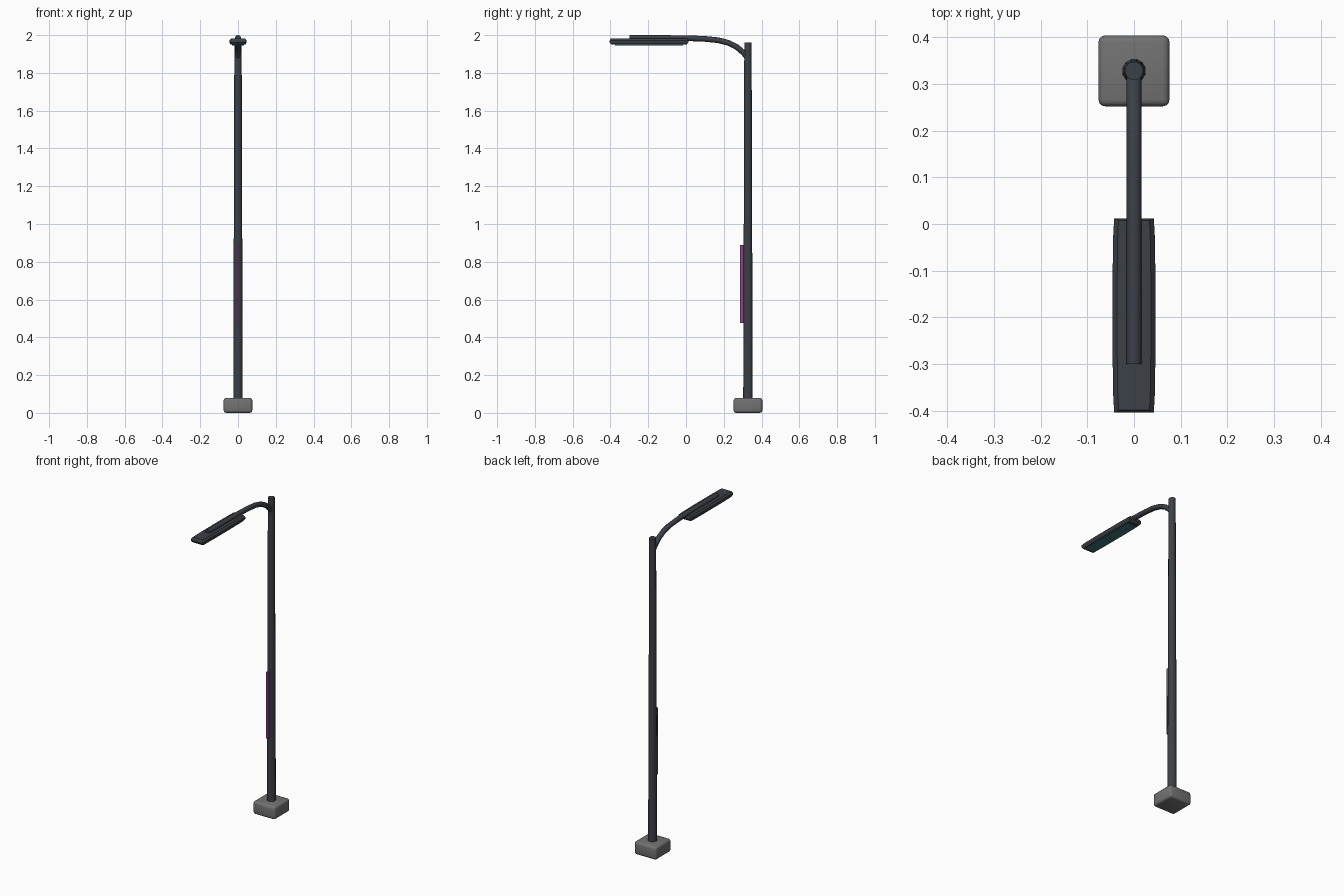
import bpy, bmesh, math
from mathutils import Vector

if "Cube" in bpy.data.objects:
    bpy.data.objects.remove(bpy.data.objects["Cube"])

POLE_Y = 0.328


def paint(ob, name, rgb):
    mat = bpy.data.materials.get(name) or bpy.data.materials.new(name)
    mat.diffuse_color = (*rgb, 1)
    mat.use_nodes = True
    mat.node_tree.nodes["Principled BSDF"].inputs["Base Color"].default_value = mat.diffuse_color
    ob.data.materials.append(mat)


def smooth(ob, angle=40):
    bpy.ops.object.select_all(action='DESELECT')
    ob.select_set(True)
    bpy.context.view_layer.objects.active = ob
    bpy.ops.object.shade_smooth_by_angle(angle=math.radians(angle))


def box(name, x, y, z, bevel=0.0, segments=2):
    """Box from (min, max) ranges, with optional rounded edges."""
    bm = bmesh.new()
    bmesh.ops.create_cube(bm, size=1)
    for v in bm.verts:
        v.co = Vector([(r[0] + r[1]) / 2 + c * (r[1] - r[0])
                       for r, c in zip((x, y, z), v.co)])
    if bevel:
        bmesh.ops.bevel(bm, geom=bm.edges[:], offset=bevel, segments=segments,
                        profile=0.5, affect='EDGES')
    return finish(name, bm)


def finish(name, bm):
    bmesh.ops.recalc_face_normals(bm, faces=bm.faces[:])
    me = bpy.data.meshes.new(name)
    bm.to_mesh(me)
    bm.free()
    ob = bpy.data.objects.new(name, me)
    bpy.context.collection.objects.link(ob)
    return ob


def loft(name, sections):
    """Skin a list of equal-length closed rings and cap both ends."""
    bm = bmesh.new()
    rings = [[bm.verts.new(p) for p in s] for s in sections]
    n = len(rings[0])
    for a, b in zip(rings, rings[1:]):
        for i in range(n):
            bm.faces.new((a[i], a[(i + 1) % n], b[(i + 1) % n], b[i]))
    bm.faces.new(rings[0])
    bm.faces.new(rings[-1])
    return finish(name, bm)


DARK = ("dark_metal", (0.045, 0.05, 0.06))

# Concrete foot: softly rounded block, slightly bulging sides
foot = box("foot_block", (-0.076, 0.076), (0.252, 0.404), (0, 0.08), 0.014, 3)
paint(foot, "concrete", (0.17, 0.17, 0.17))
smooth(foot, 60)

# Tapered pole
def circle(r, z, n=12):
    return [(r * math.cos(2 * math.pi * (i + .5) / n),
             POLE_Y + r * math.sin(2 * math.pi * (i + .5) / n), z) for i in range(n)]

pole = loft("pole", [circle(0.026, 0.07), circle(0.020, 1.962)])
paint(pole, *DARK)
smooth(pole)

# Curved arm: tube swept along a bent path in the y-z plane
path = [Vector(p) for p in ((POLE_Y - 0.005, 1.883), (0.305, 1.906), (0.27, 1.936),
        (0.225, 1.959), (0.17, 1.973), (0.10, 1.980), (0.0, 1.984), (-0.30, 1.985))]
rings = []
for i, p in enumerate(path):
    t = (path[min(i + 1, len(path) - 1)] - path[max(i - 1, 0)]).normalized()
    ring = []
    for k in range(12):
        a = 2 * math.pi * k / 12
        s = 0.015 * math.sin(a)
        ring.append((0.016 * math.cos(a), p.x + t.y * s, p.y - t.x * s))
    rings.append(ring)
arm = loft("curved_arm", rings)
paint(arm, *DARK)
smooth(arm, 45)

# Lamp head: flat slab built from stacked outlines with softly bowed long sides
def outline(w, y0, y1, z):
    bow = ((0, 0.92), (0.08, 0.965), (0.3, 1), (0.7, 1), (0.92, 0.965), (1, 0.92))
    right = [(w * b, y0 + (y1 - y0) * t, z) for t, b in bow]
    return right + [(-x, y, z) for x, y, z in reversed(right)]

head = loft("lamp_head", [outline(0.038, -0.395, 0.003, 1.949),
                          outline(0.046, -0.404, 0.012, 1.961),
                          outline(0.046, -0.404, 0.012, 1.972),
                          outline(0.036, -0.398, 0.008, 1.982)])
paint(head, *DARK)
smooth(head, 30)

# Light panel on the underside
panel = box("light_panel", (-0.033, 0.033), (-0.375, -0.015), (1.946, 1.955))
paint(panel, "teal_light", (0.04, 0.17, 0.18))

# Thin coloured strip down the front of the pole
strip = box("front_strip", (-0.006, 0.006), (0.286, 0.312), (0.475, 0.89))
paint(strip, "purple_light", (0.25, 0.06, 0.25))
